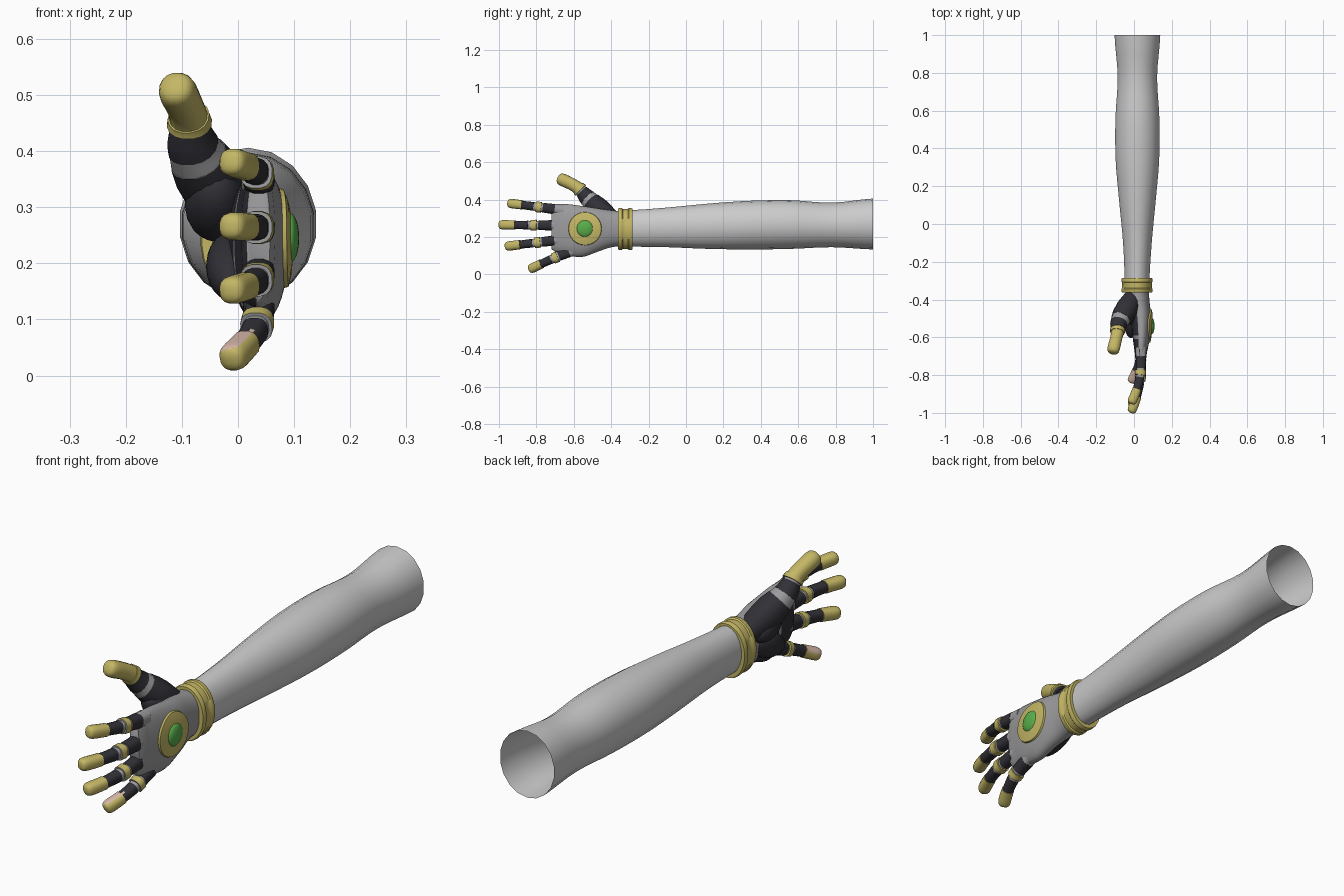
import bpy, bmesh, math
from mathutils import Vector

if "Cube" in bpy.data.objects:
    bpy.data.objects.remove(bpy.data.objects["Cube"])


def material(name, colour):
    m = bpy.data.materials.new(name)
    m.use_nodes = True
    m.diffuse_color = (*colour, 1)
    m.node_tree.nodes["Principled BSDF"].inputs["Base Color"].default_value = (*colour, 1)
    return m


MATS = [material("sleeve grey", (0.6, 0.6, 0.6)), material("glove grey", (0.33, 0.33, 0.34)),
        material("dark padding", (0.03, 0.03, 0.038)), material("gold", (0.55, 0.47, 0.13)),
        material("green gem", (0.1, 0.42, 0.07)), material("skin", (0.66, 0.46, 0.38))]
SLEEVE, GLOVE, DARK, GOLD, GREEN, SKIN = range(6)
X, Z = Vector((1, 0, 0)), Vector((0, 0, 1))


def finish(name, bm, rule=None, angle=40):
    bmesh.ops.recalc_face_normals(bm, faces=bm.faces)
    if rule:
        for f in bm.faces:
            f.normal_update()
            f.material_index = rule(f)
    mesh = bpy.data.meshes.new(name)
    bm.to_mesh(mesh)
    bm.free()
    for m in MATS:
        mesh.materials.append(m)
    ob = bpy.data.objects.new(name, mesh)
    bpy.context.collection.objects.link(ob)
    bpy.ops.object.select_all(action="DESELECT")
    ob.select_set(True)
    bpy.context.view_layer.objects.active = ob
    bpy.ops.object.shade_smooth_by_angle(angle=math.radians(angle))
    return ob


def loft(name, rings, sides=16, e=2.0, caps=True, rule=None, angle=40):
    """Skin rings of (centre, u axis, v axis, material); e squares off the section."""
    bm = bmesh.new()
    loops = []
    for c, u, v, _ in rings:
        loop = []
        for i in range(sides):
            a = math.tau * (i + 0.5) / sides
            ca, sa = math.cos(a), math.sin(a)
            p = c + u * math.copysign(abs(ca) ** (2 / e), ca) + v * math.copysign(abs(sa) ** (2 / e), sa)
            loop.append(bm.verts.new(p))
        loops.append(loop)
    for k in range(len(loops) - 1):
        for i in range(sides):
            j = (i + 1) % sides
            f = bm.faces.new((loops[k][i], loops[k][j], loops[k + 1][j], loops[k + 1][i]))
            f.material_index = rings[k + 1][3]
    if caps:
        bm.faces.new(loops[0]).material_index = rings[0][3]
        bm.faces.new(loops[-1]).material_index = rings[-1][3]
    return finish(name, bm, rule, angle)


def spline(points, t):
    """Smooth interpolation through equally spaced control tuples."""
    n = len(points) - 1
    s = min(max(t, 0), 1) * n
    i = min(int(s), n - 1)
    f = s - i
    a, b, c, d = (points[min(max(i + k, 0), n)] for k in (-1, 0, 1, 2))
    return [0.5 * (2 * q + (r - p) * f + (2 * p - 5 * q + 4 * r - w) * f * f
                   + (3 * q - p - 3 * r + w) * f ** 3) for p, q, r, w in zip(a, b, c, d)]


def y_ring(y, cx, hx, cz, hz, mat):
    return (Vector((cx, y, cz)), X * hx, Z * hz, mat)


# Forearm: open sleeve, widths along its length (centre x, half x, centre z, half z)
ARM = [(0.016, 0.066, 0.246, 0.097), (0.018, 0.077, 0.252, 0.106), (0.018, 0.098, 0.258, 0.121),
       (0.018, 0.117, 0.264, 0.13), (0.018, 0.118, 0.267, 0.13), (0.018, 0.106, 0.265, 0.119),
       (0.018, 0.123, 0.27, 0.136)]
loft("forearm_sleeve", [y_ring(-0.32 + 1.32 * i / 24, *spline(ARM, i / 24), SLEEVE)
                        for i in range(25)], 18, caps=False, angle=60)

# Wristband with raised rims
BAND = [(-0.363, 0.86), (-0.363, 0.97), (-0.356, 1), (-0.343, 1), (-0.338, 0.95),
        (-0.311, 0.95), (-0.306, 1), (-0.293, 1), (-0.286, 0.97), (-0.286, 0.84)]
loft("wristband", [y_ring(y, 0.016, 0.083 * s, 0.243, 0.113 * s, GOLD) for y, s in BAND], 28)

# Palm: control sections spaced evenly from wrist to knuckles
PALM = [(0.016, 0.062, 0.245, 0.092), (0.02, 0.062, 0.244, 0.1), (0.034, 0.056, 0.237, 0.118),
        (0.038, 0.051, 0.23, 0.136), (0.038, 0.042, 0.238, 0.138), (0.036, 0.03, 0.25, 0.128)]
Y0, Y1 = -0.33, -0.70


def palm_at(y):
    return spline(PALM, (y - Y0) / (Y1 - Y0))


def palm_colour(f):
    c = f.calc_center_median()
    pad = f.normal.x < -0.55 and c.y < -0.42 and not -0.61 < c.y < -0.59
    return DARK if pad else GLOVE


palm_rings = [y_ring(y, *palm_at(y), GLOVE) for y in [Y0 + (Y1 - Y0) * i / 20 for i in range(21)]]
cx, hx, cz, hz = palm_at(Y1)
palm_rings.append(y_ring(Y1 - 0.02, cx, hx * 0.7, cz, hz * 0.9, GLOVE))
loft("palm", palm_rings, 32, 2.2, rule=palm_colour, angle=60)


# Fingers: a tapered tube along a curve, stepped where the armour sits
def finger(name, path, radii, parts, skin_tip=False, e=2.5):
    rings = []
    start = 0
    for end, mat, scale in parts:
        last = end == 1
        steps = 10 if last else 4
        for k in range(steps + 1):
            s = k / steps
            if last:
                s = math.sin(s * math.pi / 2)
            t = start + (end - start) * s
            c = Vector(spline(path, t))
            d = (Vector(spline(path, t + 0.01)) - Vector(spline(path, t - 0.01))).normalized()
            u = d.cross(Z).normalized()
            r = spline([(q,) for q in radii], t)[0] * scale
            if last:
                r *= max(1 - s ** 7, 0.02) ** 0.45
            rings.append((c, u * r, u.cross(d) * r, mat))
        start = end
    ob = loft(name, rings, 16, e)
    if skin_tip:
        limit = spline(path, parts[-2][0])[1]
        for p in ob.data.polygons:
            if p.center.y < limit - 0.004 and p.normal.x * -0.6 + p.normal.z * 0.8 > 0.55:
                p.material_index = SKIN
    return ob


PARTS = [(0.17, GLOVE, 1), (0.37, DARK, 1.04), (0.4, GLOVE, 0.95), (0.49, GOLD, 1.2),
         (0.53, GLOVE, 0.95), (0.74, DARK, 1), (1, GOLD, 1.12)]
RADII = [0.03, 0.026, 0.024, 0.022, 0.0235]
BEND = [0.036, 0.037, 0.032, 0.014, -0.016]


def straight_finger(name, base, tip, lift=0.0, **kw):
    """base and tip are (y, z); all fingers share the same curl towards the palm."""
    path = []
    for i, x in enumerate(BEND):
        t = i / 4
        path.append((x, base[0] + (tip[0] - base[0]) * t,
                     base[1] + (tip[1] - base[1]) * t + lift * math.sin(t * math.pi)))
    return finger(name, path, RADII, PARTS, **kw)


straight_finger("index_finger", (-0.655, 0.343), (-0.952, 0.382))
straight_finger("middle_finger", (-0.665, 0.262), (-1.0, 0.266))
straight_finger("ring_finger", (-0.655, 0.188), (-0.966, 0.15))
straight_finger("little_finger", (-0.585, 0.135), (-0.838, 0.026), lift=0.004, skin_tip=True)

# Thumb with its padded base
finger("thumb",
       [(-0.005, -0.385, 0.285), (-0.045, -0.46, 0.345), (-0.08, -0.525, 0.408),
        (-0.09, -0.585, 0.468), (-0.114, -0.685, 0.518)],
       [0.045, 0.06, 0.046, 0.03, 0.033],
       [(0.42, DARK, 1), (0.5, GLOVE, 0.97), (0.65, DARK, 1), (0.67, GLOVE, 0.95),
        (0.72, GOLD, 1.2), (1, GOLD, 1.1)], e=2.2)


# Palm pads
def ellipsoid(name, centre, size, mat, tilt=0.0):
    bm = bmesh.new()
    bmesh.ops.create_uvsphere(bm, u_segments=20, v_segments=12, radius=1)
    ob = finish(name, bm, lambda f: mat, 60)
    ob.location, ob.scale, ob.rotation_euler = centre, size, (tilt, 0, 0)
    return ob


ellipsoid("thumb_side_pad", (-0.04, -0.46, 0.305), (0.055, 0.085, 0.055), DARK, -0.6)
ellipsoid("outer_palm_pad", (-0.015, -0.5, 0.195), (0.042, 0.11, 0.05), DARK, 0.35)

# Round plate lying on the back of the hand, with its gem
bm = bmesh.new()
N = 32
cy, czp = -0.54, 0.245
loops = []
for radius, lift in ((0.02, 0.008), (0.045, 0.008), (0.068, 0.008), (0.087, 0.007), (0.09, -0.004)):
    loop = []
    for i in range(N):
        a = math.tau * i / N
        y, z = cy + radius * math.cos(a), czp + radius * math.sin(a)
        cx, hx, cz, hz = palm_at(y)
        x = cx + hx * max(1 - abs((z - cz) / hz) ** 2.2, 0) ** (1 / 2.2)
        loop.append(bm.verts.new((x + lift, y, z)))
    loops.append(loop)
for a, b in zip(loops, loops[1:]):
    for i in range(N):
        bm.faces.new((a[i], a[(i + 1) % N], b[(i + 1) % N], b[i]))
bm.faces.new(loops[0])
finish("back_plate", bm, lambda f: GOLD)
ellipsoid("gem", (0.092, cy, czp), (0.017, 0.045, 0.045), GREEN)
